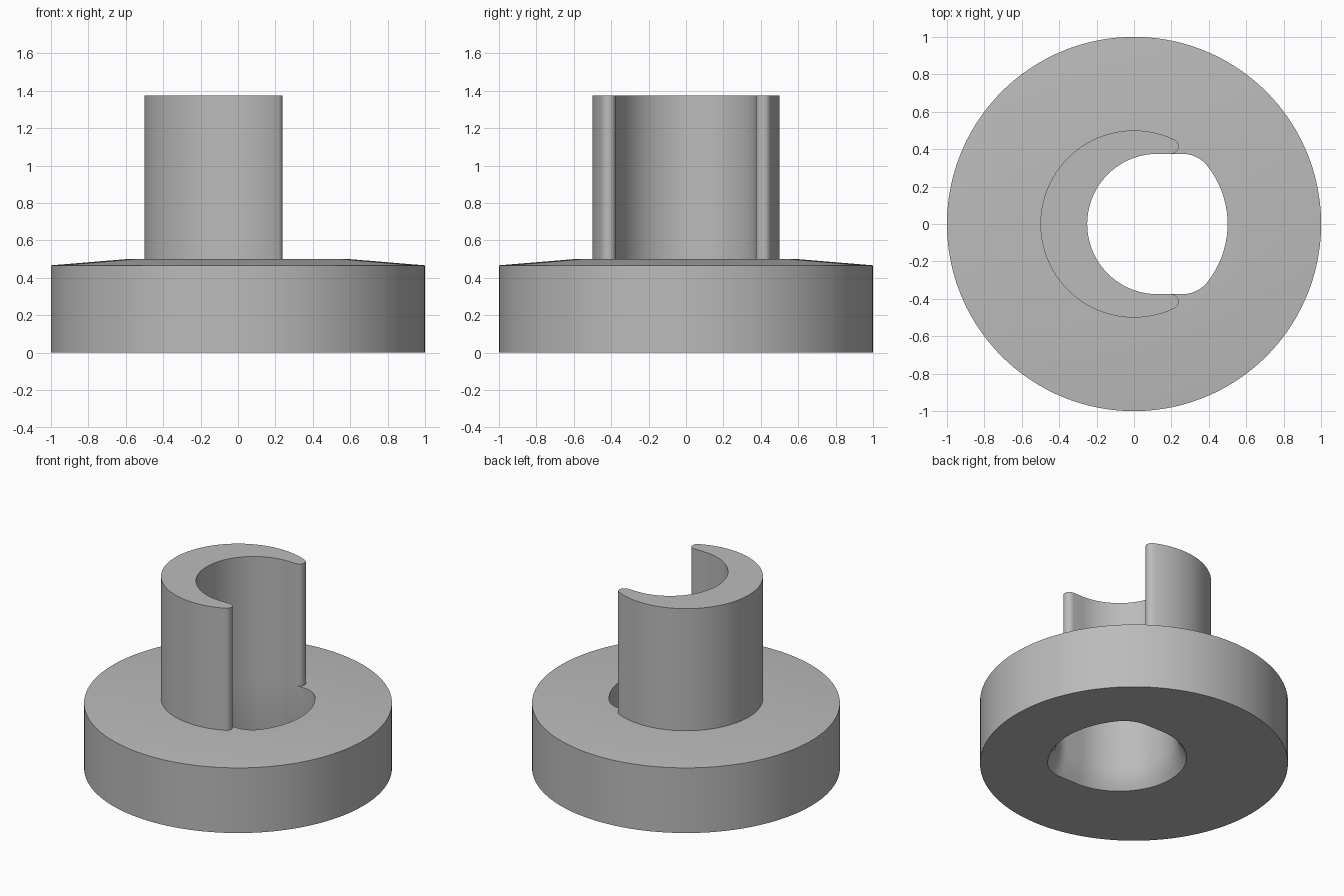
import bpy, bmesh
from math import sin, cos, sqrt, pi, atan2
from mathutils import Vector

cube = bpy.data.objects.get("Cube")
if cube:
    bpy.data.objects.remove(cube)

grey = bpy.data.materials.new("plain grey")
grey.use_nodes = True
grey.diffuse_color = (0.5, 0.5, 0.5, 1)
grey.node_tree.nodes["Principled BSDF"].inputs["Base Color"].default_value = (0.5, 0.5, 0.5, 1)

COLLAR_R = 0.5      # outer radius of the slotted collar
BORE_R = 0.375      # bore radius, also half width of the slot
BORE_X = 0.125      # bore offset
BASE_TOP, COLLAR_TOP = 0.5, 1.375


def arc(cx, cy, r, start, end, steps):
    """Points on an arc, each paired with its outward direction."""
    result = []
    for i in range(steps + 1):
        a = start + (end - start) * i / steps
        d = Vector((cos(a), sin(a)))
        result.append((Vector((cx, cy)) + d * r, d))
    return result


def mirrored(half):
    """Complete an upper half outline by reflection in the x axis."""
    def flip(v):
        return Vector((v.x, -v.y))
    lower = [(flip(p), flip(d)) for p, d in reversed(half) if abs(p.y) > 1e-5]
    return half + lower


def loft(name, rings, ring_closed=False):
    """Skin a stack of equal rings, closing on itself or with end caps."""
    bm = bmesh.new()
    loops = [[bm.verts.new(co) for co in ring] for ring in rings]
    pairs = list(zip(loops, loops[1:]))
    if ring_closed:
        pairs.append((loops[-1], loops[0]))
    else:
        bm.faces.new(loops[0])
        bm.faces.new(loops[-1])
    for a, b in pairs:
        for i in range(len(a)):
            j = (i + 1) % len(a)
            bm.faces.new((a[i], a[j], b[j], b[i]))
    bmesh.ops.recalc_face_normals(bm, faces=bm.faces)
    mesh = bpy.data.meshes.new(name)
    bm.to_mesh(mesh)
    bm.free()
    mesh.materials.append(grey)
    obj = bpy.data.objects.new(name, mesh)
    bpy.context.collection.objects.link(obj)
    bpy.ops.object.select_all(action='DESELECT')
    obj.select_set(True)
    bpy.context.view_layer.objects.active = obj
    bpy.ops.object.shade_smooth_by_angle(angle=pi / 6)
    return obj


# Hole outline: wide arc, rounded shoulder, straight side, bore arc
fillet = 0.17
fy = BORE_R - fillet
fx = sqrt((COLLAR_R - fillet) ** 2 - fy ** 2)
turn = atan2(fy, fx)
half = arc(0, 0, COLLAR_R, 0, turn, 16)
half += arc(fx, fy, fillet, turn, pi / 2, 14)[1:]
half += [(Vector((fx + (BORE_X - fx) * i / 6, BORE_R)), Vector((0, 1))) for i in range(1, 6)]
half += arc(BORE_X, 0, BORE_R, pi / 2, pi, 36)
hole = mirrored(half)


def disc_ring(r, z):
    return [(*(p.normalized() * r), z) for p, d in hole]


def hole_ring(spread, z):
    return [(*(p + d * spread), z) for p, d in hole]


# Round base with a gently sloped top and a hole flared at the bottom
loft("base", [
    disc_ring(1, 0), disc_ring(1, 0.467), disc_ring(0.6, BASE_TOP),
    hole_ring(0, BASE_TOP), hole_ring(0, 0.15), hole_ring(0.012, 0.09),
    hole_ring(0.035, 0.04), hole_ring(0.062, 0),
], ring_closed=True)

# Slotted collar with rounded tips beside the opening
tip = 0.04
ty = BORE_R + tip
tx = sqrt((COLLAR_R - tip) ** 2 - ty ** 2)
lean = atan2(ty, tx)
half = arc(0, 0, COLLAR_R, pi, lean, 48)
half += arc(tx, ty, tip, lean, -pi / 2, 12)[1:]
half += arc(BORE_X, 0, BORE_R, pi / 2, pi, 36)
upper = [p for p, d in half]
# the lower side drops the two points shared on the x axis
lower = [Vector((p.x, -p.y)) for p in reversed(upper[1:-1])]
outline = upper + lower
loft("collar", [[(*p, z) for p in outline] for z in (BASE_TOP, COLLAR_TOP)])
